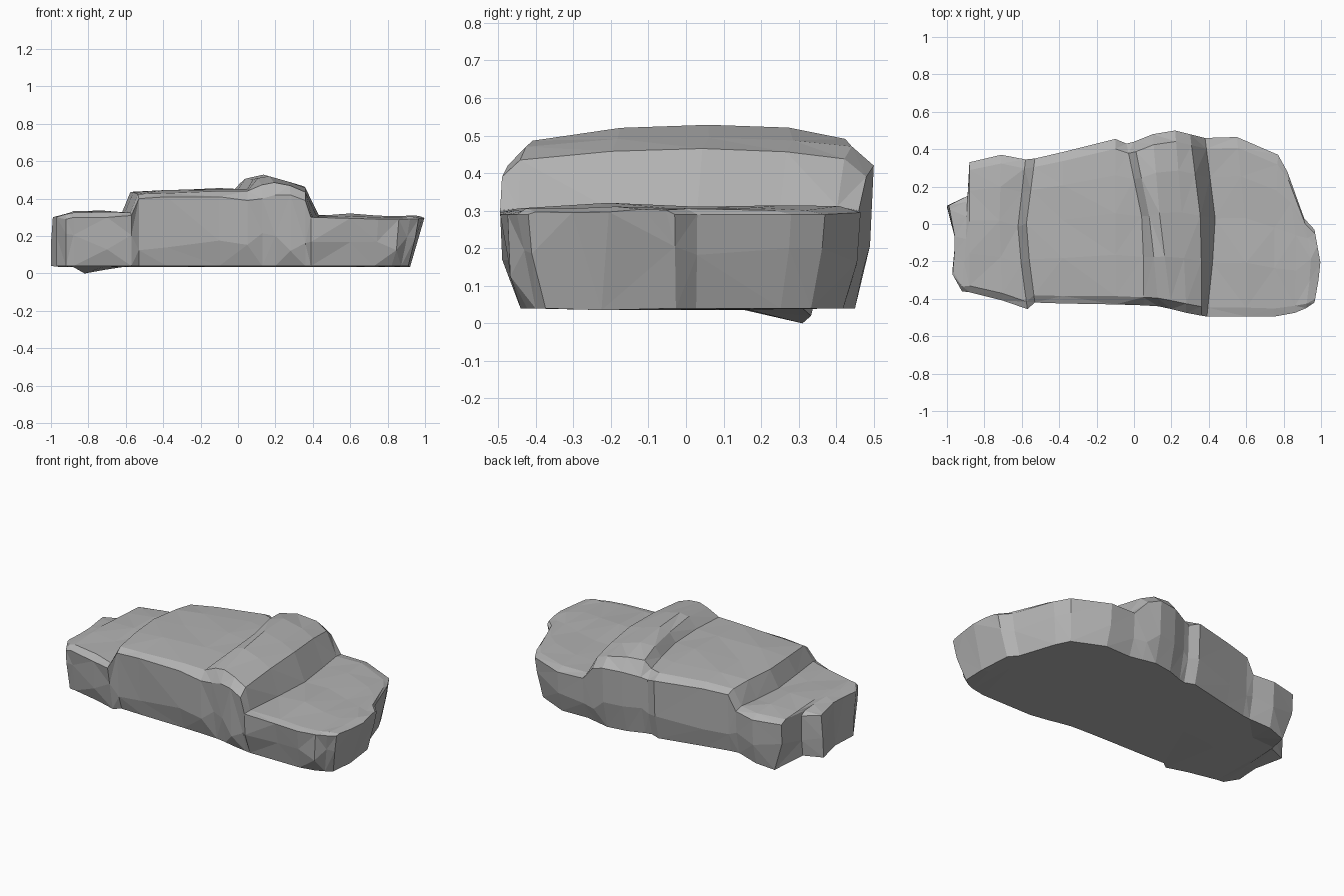
import bpy, bmesh, random

if "Cube" in bpy.data.objects:
    bpy.data.objects.remove(bpy.data.objects["Cube"])

random.seed(4)

# Rock sections: x at front/middle/back, front y, back y, edge z, crown z
SECTIONS = [
    (-.97, -.955, -.99, -.27, .10, .30, .31),
    (-.92, -.90, -.89, -.36, .15, .29, .325),
    (-.88, -.88, -.88, -.365, .33, .30, .33),
    (-.70, -.72, -.71, -.41, .37, .30, .335),
    (-.57, -.625, -.58, -.455, .345, .31, .325),
    (-.53, -.58, -.53, -.42, .35, .40, .435),
    (-.38, -.38, -.38, -.425, .385, .41, .445),
    (-.10, -.10, -.10, -.43, .455, .41, .455),
    (.05, .05, -.04, -.435, .43, .39, .455),
    (.13, .09, .00, -.44, .44, .40, .51),
    (.20, .14, .10, -.455, .48, .42, .523),
    (.28, .26, .22, -.475, .50, .42, .495),
    (.36, .36, .30, -.49, .48, .39, .462),
    (.39, .44, .38, -.495, .46, .30, .313),
    (.60, .60, .55, -.495, .465, .295, .315),
    (.75, .75, .77, -.495, .37, .29, .31),
    (.86, .87, .82, -.475, .28, .29, .31),
    (.92, .95, .91, -.45, .03, .29, .305),
    (.965, 1.0, .965, -.42, -.03, .29, .30),
]
TOP = [(0, 0), (.05, .7), (.3, 1), (.55, 1), (.78, .95), (.94, .7), (1, 0)]


def ring(bm, s):
    xf, xm, xb, yf, yb, ze, zc = s

    def at(t):
        if t < .5:
            return xf + (xm - xf) * 2 * t
        return xm + (xb - xm) * (2 * t - 1)

    def pull(x, k):
        # the right end leans inward towards its base
        return x - k * max(0, x - .6) / .4

    def jit(a):
        return random.uniform(-a, a)

    pts = []
    # crown from front edge to back edge
    for i, (t, w) in enumerate(TOP):
        inner = 0 < i < len(TOP) - 1
        z = ze + (zc - ze) * w + (jit(.006) if inner else 0)
        pts.append((at(t), yf + (yb - yf) * t, z))
    # back flank, underside, front flank
    pts.append((pull(xb, .02), yb * .98, .17 + jit(.04)))
    pts.append((pull(xb, .07), yb * .90, .04))
    pts.append((pull(xm, .08), (yf + yb) / 2, .035))
    pts.append((pull(xf, .06), yf * .89, .04))
    pts.append((pull(xf, .02), yf * .97 + jit(.01), .17 + jit(.05)))
    return [bm.verts.new(p) for p in pts]


# Rock body lofted through the sections
bm = bmesh.new()
rings = [ring(bm, s) for s in SECTIONS]
n = len(rings[0])
for a, b in zip(rings, rings[1:]):
    for i in range(n):
        j = (i + 1) % n
        bm.faces.new((a[i], a[j], b[j], b[i]))
bm.faces.new(rings[0])
bm.faces.new(rings[-1][::-1])

# Left foot flares out, and a small lump touches the ground
for i in (7, 8):
    rings[0][i].co.x = -1.0
rings[2][8].co = (-.82, .31, 0)
rings[2][9].co.y = .16
rings[3][9].co.y = .17
rings[3][8].co.z = .02

bmesh.ops.recalc_face_normals(bm, faces=bm.faces)
bmesh.ops.triangulate(bm, faces=bm.faces)
me = bpy.data.meshes.new("rock")
bm.to_mesh(me)
bm.free()

# Dark grey stone
stone = bpy.data.materials.new("stone")
stone.diffuse_color = (.45, .45, .45, 1)
stone.use_nodes = True
stone.node_tree.nodes["Principled BSDF"].inputs["Base Color"].default_value = stone.diffuse_color
me.materials.append(stone)
bpy.context.collection.objects.link(bpy.data.objects.new("rock", me))
